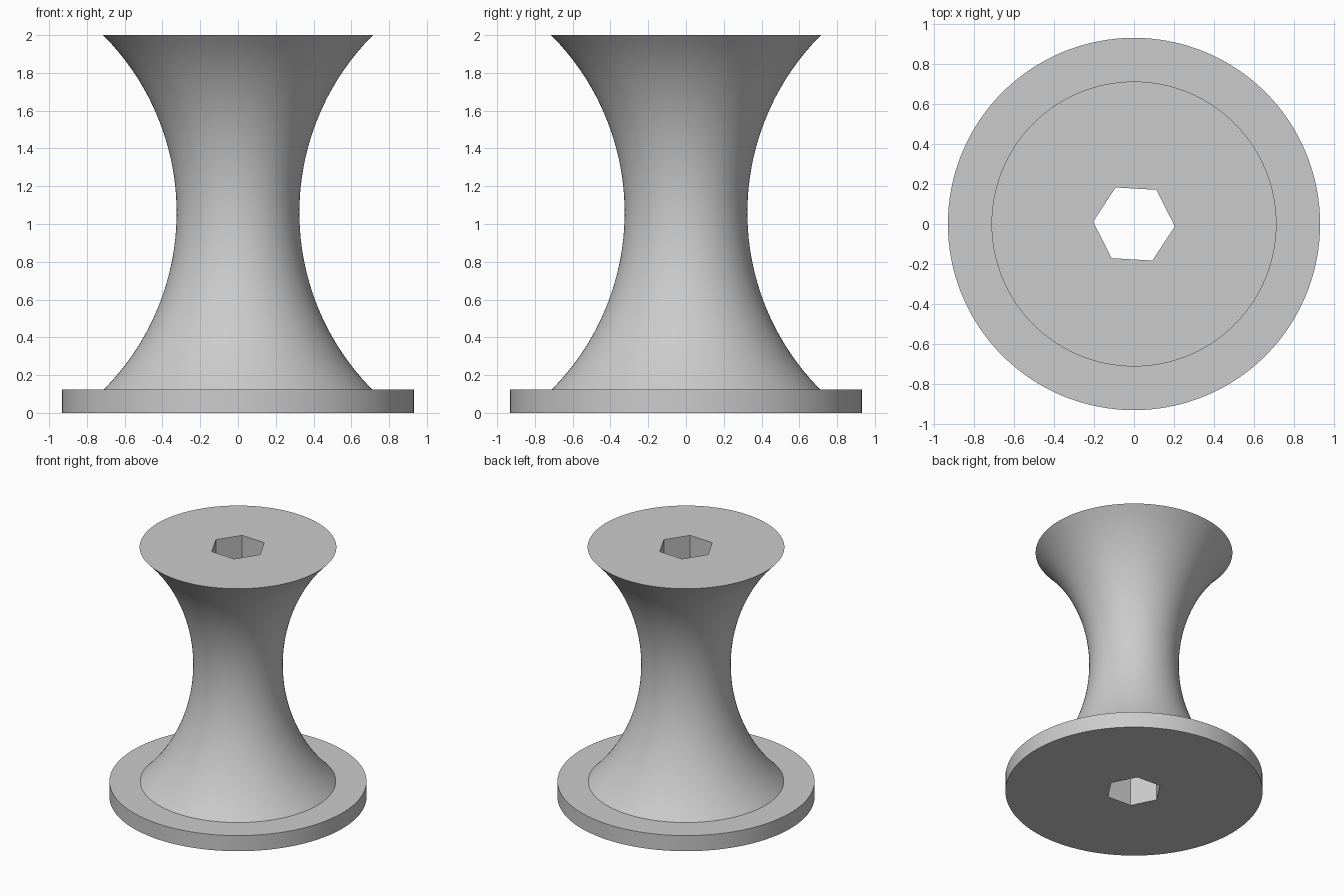
import bpy
import bmesh
from math import sqrt, pi, radians, cos, sin

cube = bpy.data.objects.get("Cube")
if cube:
    bpy.data.objects.remove(cube, do_unlink=True)

SEGMENTS = 128
HEIGHT, FLANGE_HEIGHT, FLANGE_RADIUS = 2.0, 0.125, 0.933
WAIST_Z, WAIST_RADIUS, ARC_RADIUS = 1.06, 0.325, 1.33
ARC_STEPS = 40

# Plain grey material
grey = bpy.data.materials.new("plain grey")
grey.use_nodes = True
colour = (0.6, 0.6, 0.6, 1)
grey.diffuse_color = colour
grey.node_tree.nodes["Principled BSDF"].inputs["Base Color"].default_value = colour


def lathe(name, profile, sides, turn=0.0):
    """Revolve (radius, z) points around z and cap both ends."""
    bm = bmesh.new()
    angles = [turn + 2 * pi * i / sides for i in range(sides)]
    rings = [[bm.verts.new((r * cos(a), r * sin(a), z)) for a in angles]
             for r, z in profile]
    for low, high in zip(rings, rings[1:]):
        for i in range(sides):
            j = (i + 1) % sides
            bm.faces.new((low[i], low[j], high[j], high[i]))
    bm.faces.new(rings[0][::-1])
    bm.faces.new(rings[-1])
    mesh = bpy.data.meshes.new(name)
    bm.to_mesh(mesh)
    bm.free()
    obj = bpy.data.objects.new(name, mesh)
    bpy.context.collection.objects.link(obj)
    mesh.materials.append(grey)
    return obj


# Flange and concave waisted body as one solid
profile = [(FLANGE_RADIUS, 0), (FLANGE_RADIUS, FLANGE_HEIGHT)]
for i in range(ARC_STEPS + 1):
    z = FLANGE_HEIGHT + (HEIGHT - FLANGE_HEIGHT) * i / ARC_STEPS
    r = WAIST_RADIUS + ARC_RADIUS - sqrt(ARC_RADIUS ** 2 - (z - WAIST_Z) ** 2)
    profile.append((r, z))
spool = lathe("spool_body", profile, SEGMENTS)

# Hexagonal bore running right through
cutter = lathe("bore_cutter", [(0.205, -0.2), (0.205, HEIGHT + 0.2)], 6, radians(-3.3))
cut = spool.modifiers.new("hex bore", 'BOOLEAN')
cut.operation = 'DIFFERENCE'
cut.solver = 'EXACT'
cut.object = cutter

bpy.ops.object.select_all(action='DESELECT')
spool.select_set(True)
bpy.context.view_layer.objects.active = spool
bpy.ops.object.modifier_apply(modifier=cut.name)
bpy.data.objects.remove(cutter, do_unlink=True)
bpy.ops.object.shade_smooth_by_angle(angle=radians(30))
